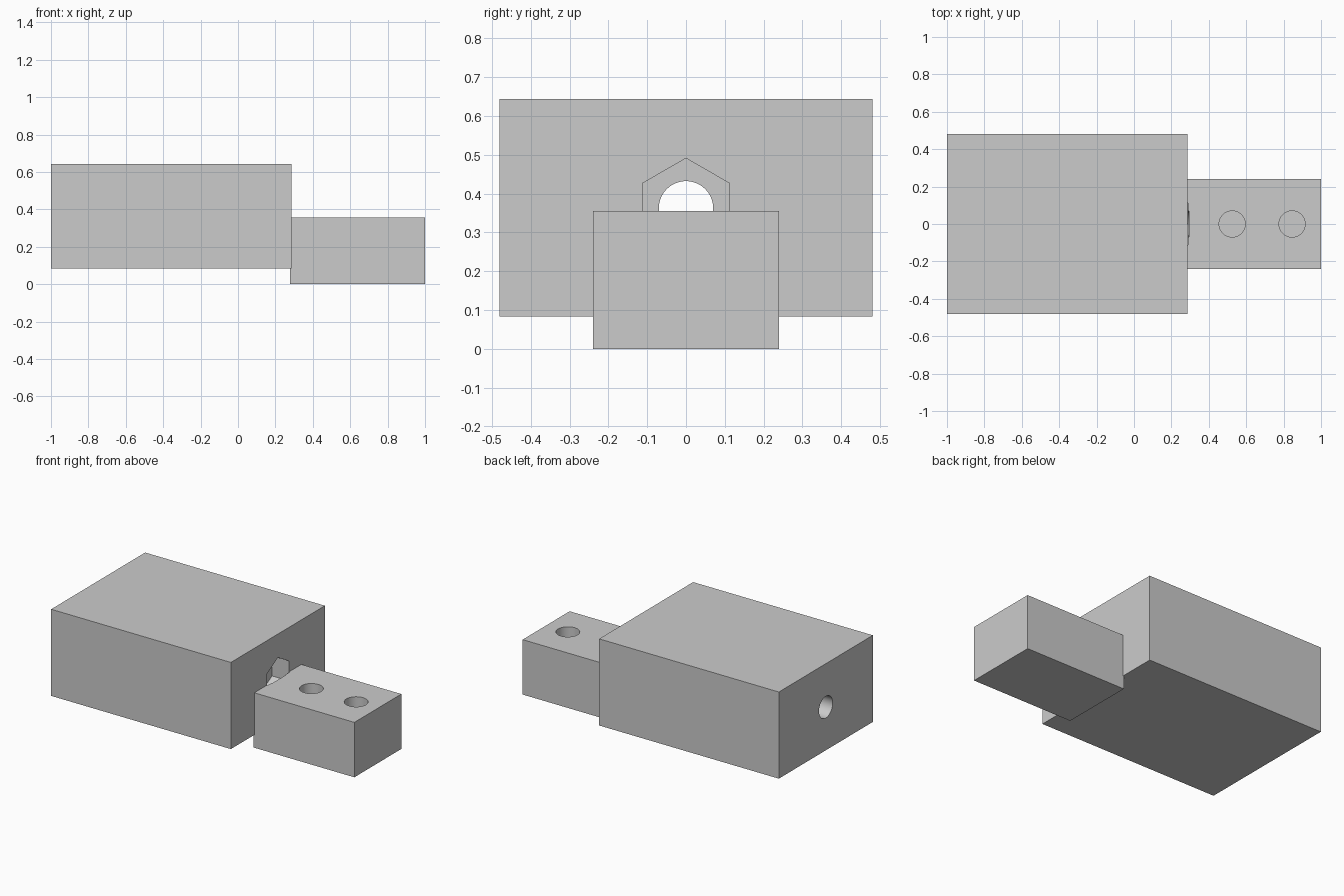
import bpy, math

if "Cube" in bpy.data.objects:
    bpy.data.objects.remove(bpy.data.objects["Cube"])

grey = bpy.data.materials.new("plain grey")
grey.diffuse_color = (0.6, 0.6, 0.6, 1)
grey.use_nodes = True
grey.node_tree.nodes["Principled BSDF"].inputs["Base Color"].default_value = grey.diffuse_color


def box(name, lo, hi):
    bpy.ops.mesh.primitive_cube_add(size=1, location=[(a + b) / 2 for a, b in zip(lo, hi)])
    ob = bpy.context.object
    ob.name = name
    ob.scale = [b - a for a, b in zip(lo, hi)]
    bpy.ops.object.transform_apply(location=True, rotation=True, scale=True)
    ob.data.materials.append(grey)
    return ob


def prism(name, sides, radius, start, end, axis):
    """Cutter prism running between two points along x or z."""
    mid = [(a + b) / 2 for a, b in zip(start, end)]
    rot = (0, math.pi / 2, 0) if axis == "x" else (0, 0, 0)
    bpy.ops.mesh.primitive_cylinder_add(vertices=sides, radius=radius,
                                        depth=math.dist(start, end),
                                        location=mid, rotation=rot)
    ob = bpy.context.object
    ob.name = name
    # turn a hexagon so that one corner points up
    bpy.ops.object.transform_apply(location=True, rotation=True, scale=True)
    if sides == 6:
        top = max(v.co.z for v in ob.data.vertices)
        if top - mid[2] < radius * 0.95:
            for v in ob.data.vertices:
                y, z = v.co.y, v.co.z - mid[2]
                v.co.y, v.co.z = -z, y + mid[2]
    ob.data.materials.append(grey)
    return ob


def combine(target, tool, operation):
    mod = target.modifiers.new(tool.name, 'BOOLEAN')
    mod.object, mod.operation, mod.solver = tool, operation, 'EXACT'
    bpy.context.view_layer.objects.active = target
    bpy.ops.object.modifier_apply(modifier=mod.name)
    bpy.data.objects.remove(tool)


# Large block with a smaller mounting tab joined to its right end
body = box("block_with_tab", (-1, -0.48, 0.083), (0.285, 0.48, 0.643))
combine(body, box("tab", (0.278, -0.24, 0), (1, 0.24, 0.355)), 'UNION')

# Bore through the block, and a hexagonal nut pocket at its right end
combine(body, prism("bore", 64, 0.07, (-1.1, 0, 0.362), (0.295, 0, 0.362), "x"), 'DIFFERENCE')
combine(body, prism("nut_pocket", 6, 0.129, (0.165, 0, 0.362), (0.29, 0, 0.362), "x"), 'DIFFERENCE')

# Two blind screw holes in the top of the tab
for x in (0.525, 0.845):
    combine(body, prism("screw_hole", 64, 0.07, (x, 0, 0.1), (x, 0, 0.5), "z"), 'DIFFERENCE')

bpy.ops.object.select_all(action='DESELECT')
body.select_set(True)
bpy.context.view_layer.objects.active = body
bpy.ops.object.shade_smooth_by_angle(angle=math.radians(30))
